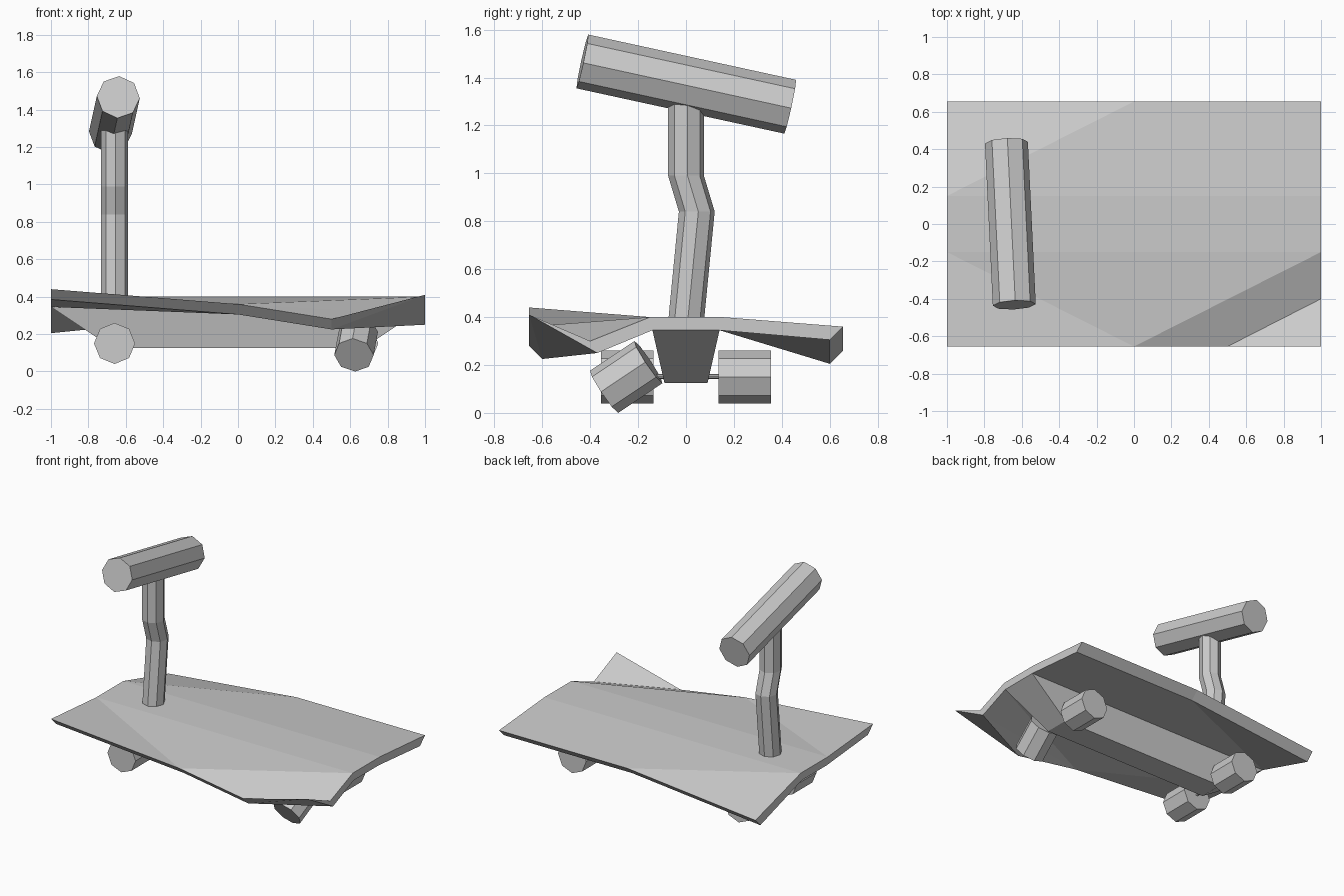
import bpy, bmesh
from math import cos, sin, radians
from mathutils import Vector

if "Cube" in bpy.data.objects:
    bpy.data.objects.remove(bpy.data.objects["Cube"])


def finish(name, bm):
    bmesh.ops.remove_doubles(bm, verts=bm.verts, dist=0.0005)
    bmesh.ops.recalc_face_normals(bm, faces=bm.faces)
    me = bpy.data.meshes.new(name)
    bm.to_mesh(me)
    bm.free()
    ob = bpy.data.objects.new(name, me)
    bpy.context.collection.objects.link(ob)
    return ob


def rod(name, start, end, radius, turn=0.0, sides=8):
    """Flat-sided cylinder between two points, a corner facing up."""
    start, end = Vector(start), Vector(end)
    axis = (end - start).normalized()
    side = axis.cross(Vector((0, 0, 1))).normalized()
    up = side.cross(axis)
    bm = bmesh.new()
    rings = []
    for p in (start, end):
        ring = []
        for i in range(sides):
            a = radians(turn + 360 * i / sides)
            ring.append(bm.verts.new(p + radius * (cos(a) * up + sin(a) * side)))
        rings.append(ring)
        bm.faces.new(ring)
    for i in range(sides):
        j = (i + 1) % sides
        bm.faces.new((rings[0][i], rings[0][j], rings[1][j], rings[1][i]))
    return finish(name, bm)


# Deck: warped board, (top point, bottom point) per corner
T = 0.055
points = {}
for s, x in (("l", -1), ("m", 0), ("r", 1)):
    for n, y in (("f", -1), ("b", 1)):
        points[n + s] = ((x, y * 0.15, 0.40), (x, y * 0.14, 0.345))
for n, x, y, z in (("Fl", -1, -1, 0.44), ("Fm", 0, -1, 0.36), ("Fc", 0.5, -1, 0.28),
                   ("Bl", -1, 1, 0.26), ("Bm", 0, 1, 0.36), ("Br", 1, 1, 0.36)):
    points[n] = ((x, y * 0.655, z), (x, y * 0.60, z - T))
points["Fd"] = ((1, -0.40, 0.30), (1, -0.37, 0.25))
points["tip"] = ((1, -0.655, 0.41), (1, -0.655, 0.41))   # bent-up corner

polys = ["fl fm bm bl", "fm fr br bm",
         "fl Fl Fm", "fl Fm fm", "fm Fm fr", "Fm Fd fr", "Fm Fc Fd", "Fc tip Fd",
         "bl Bm Bl", "bl bm Bm", "bm br Bm", "br Br Bm"]
bm = bmesh.new()
verts = {k: [bm.verts.new(p) for p in v] for k, v in points.items()}
count = {}
for poly in polys:
    names = poly.split()
    for side in (0, 1):
        bm.faces.new([verts[n][side] for n in names])
    for a, b in zip(names, names[1:] + names[:1]):
        key = tuple(sorted((a, b)))
        count[key] = count.get(key, 0) + 1
for (a, b), c in count.items():
    if c == 1:   # rim
        bm.faces.new((verts[a][0], verts[b][0], verts[b][1], verts[a][1]))
finish("deck", bm)

# Keel: tapered block under the deck
bm = bmesh.new()
bmesh.ops.create_cube(bm, size=2)
for v in bm.verts:
    top = v.co.z > 0
    v.co = (v.co.x * (1 if top else 0.67), v.co.y * (0.14 if top else 0.09),
            0.345 if top else 0.125)
finish("keel", bm)

# Bent post: octagonal rings along a crooked path
bm = bmesh.new()
rings = []
for y, z in ((0, 0.36), (0.003, 0.41), (0.045, 0.84), (0, 0.99), (0, 1.29)):
    rings.append([bm.verts.new((-0.66 + 0.073 * cos(radians(5 + 45 * i)),
                                y + 0.075 * sin(radians(5 + 45 * i)), z))
                  for i in range(8)])
for lo, hi in zip(rings, rings[1:]):
    for i in range(8):
        j = (i + 1) % 8
        bm.faces.new((lo[i], lo[j], hi[j], hi[i]))
bm.faces.new(rings[0])
bm.faces.new(rings[-1])
finish("post", bm)

# Tilted handle
rod("handle", (-0.64, -0.4325, 1.467), (-0.682, 0.435, 1.278), 0.115, 3)

# Axles and wheels, one wheel knocked askew
for end, x in (("left", -0.66), ("right", 0.64)):
    rod("axle_" + end, (x, -0.2, 0.152), (x, 0.2, 0.152), 0.01)
    rod("back_wheel_" + end, (x, 0.135, 0.15), (x, 0.355, 0.15), 0.11)
rod("front_wheel_left", (-0.66, -0.355, 0.15), (-0.66, -0.135, 0.15), 0.11)
rod("front_wheel_loose", (0.62, -0.342, 0.088), (0.643, -0.157, 0.212), 0.106)
